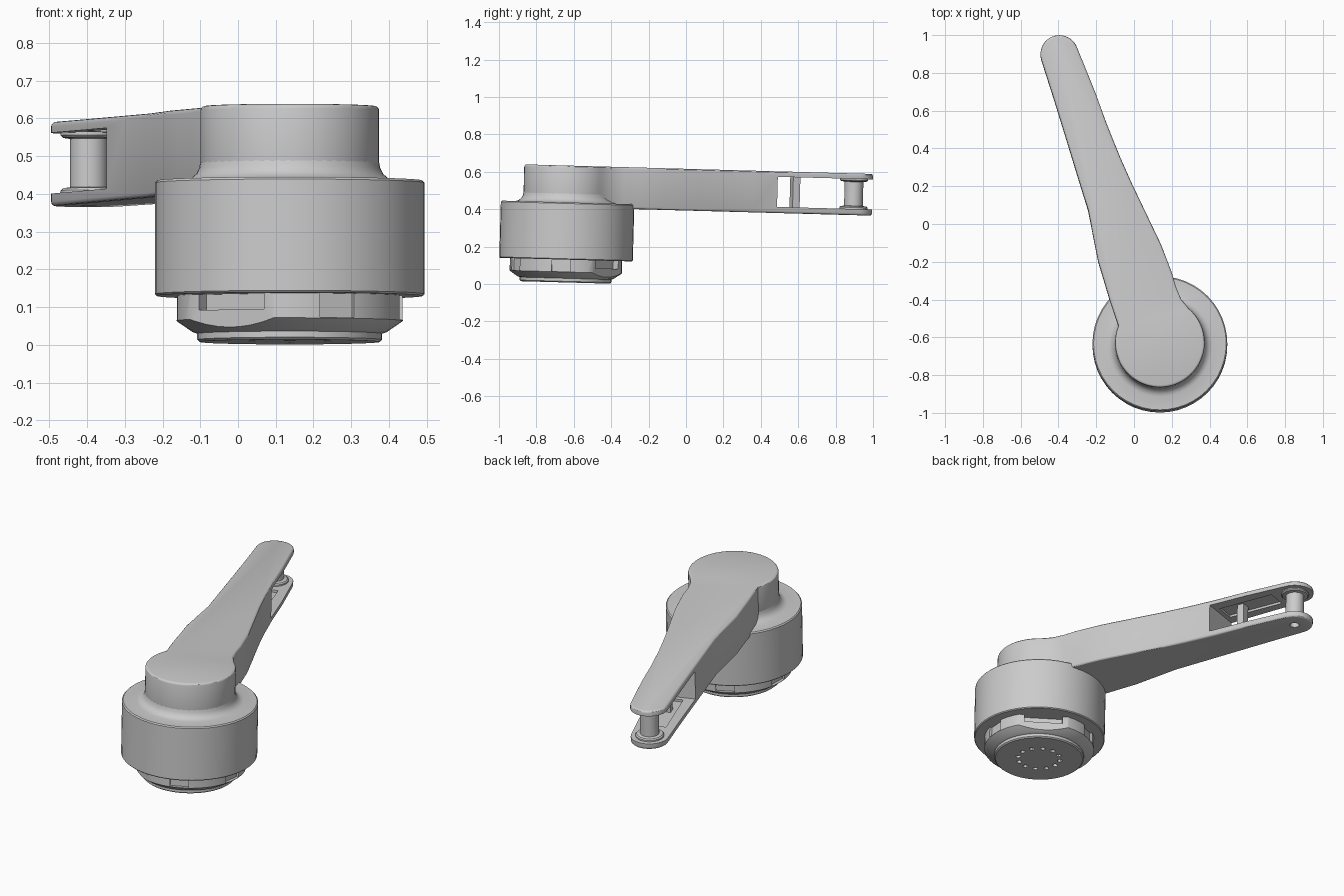
import bpy, bmesh
from math import sin, cos, radians, atan2
from mathutils import Matrix, Vector

if "Cube" in bpy.data.objects:
    bpy.data.objects.remove(bpy.data.objects["Cube"])

# Everything is modelled around the drum axis, then tilted slightly and placed
PLACE = Matrix.Translation((0.137, -0.645, 0)) @ Matrix.Rotation(-0.0275, 4, 'X')
TIP = Vector((-0.532, 1.528, 0))
ARM_ANGLE = atan2(TIP.y, TIP.x)
parts, cutters = [], []


def add_object(name, bm, cutter=False):
    bmesh.ops.recalc_face_normals(bm, faces=bm.faces)
    me = bpy.data.meshes.new(name)
    bm.to_mesh(me)
    bm.free()
    ob = bpy.data.objects.new(name, me)
    bpy.context.collection.objects.link(ob)
    ob.hide_render = cutter
    (cutters if cutter else parts).append(ob)
    return ob


def lathe(name, profile, center=(0, 0), steps=48, cutter=False):
    bm = bmesh.new()
    vs = [bm.verts.new((r, 0, z)) for r, z in profile]
    edges = [bm.edges.new(p) for p in zip(vs, vs[1:])]
    bmesh.ops.spin(bm, geom=vs + edges, axis=(0, 0, 1), cent=(0, 0, 0),
                   angle=radians(360), steps=steps, use_duplicate=False)
    bmesh.ops.remove_doubles(bm, verts=bm.verts, dist=1e-5)
    bmesh.ops.translate(bm, verts=bm.verts, vec=(*center, 0))
    return add_object(name, bm, cutter)


def polar_box(name, angle, r0, r1, width, z0, z1, cutter=False, side=0):
    """Box running from radius r0 to r1 along a direction seen from the axis."""
    bm = bmesh.new()
    m = (Matrix.Rotation(angle, 4, 'Z')
         @ Matrix.Translation(((r0 + r1) / 2, side, (z0 + z1) / 2))
         @ Matrix.Diagonal((r1 - r0, width, z1 - z0, 1)))
    bmesh.ops.create_cube(bm, size=1, matrix=m)
    return add_object(name, bm, cutter)


def cut(ob, tool):
    mod = ob.modifiers.new("cut", 'BOOLEAN')
    mod.operation, mod.solver, mod.object = 'DIFFERENCE', 'EXACT', tool


def arc(cx, cy, r, a0, a1, n):
    return [(cx + r * cos(radians(a0 + (a1 - a0) * i / n)),
             cy + r * sin(radians(a0 + (a1 - a0) * i / n))) for i in range(n + 1)]


# Drum with the flared fillet that meets the hub
lathe("drum", [(0, 0.13), (0.352, 0.13), (0.357, 0.135), (0.357, 0.43), (0.351, 0.436),
               (0.279, 0.436), (0.262, 0.441), (0.248, 0.453), (0.24, 0.468),
               (0.236, 0.488), (0, 0.488)])

# Handle: hub and arm as one outline, edges rounded
right_side = [(0.112, 0.231), (0.085, 0.295), (0.063, 0.372), (0.006, 0.52), (-0.079, 0.698),
              (-0.147, 0.84), (-0.211, 0.984), (-0.28, 1.155), (-0.343, 1.328)]
left_side = [(-0.564, 1.3), (-0.497, 1.083), (-0.438, 0.89), (-0.38, 0.702), (-0.327, 0.432),
             (-0.296, 0.33), (-0.264, 0.221), (-0.234, 0.13)]
outline = (arc(0, 0, 0.237, 158, 410, 40) + right_side
           + arc(TIP.x, TIP.y, 0.1, 20, 196, 20) + left_side)
bm = bmesh.new()
base = bm.faces.new([bm.verts.new((x, y, 0.41)) for x, y in outline])
top = bmesh.ops.extrude_face_region(bm, geom=[base])
bmesh.ops.translate(bm, verts=[v for v in top["geom"] if isinstance(v, bmesh.types.BMVert)],
                    vec=(0, 0, 0.223))
handle = add_object("handle", bm)
bev = handle.modifiers.new("round", 'BEVEL')
bev.width, bev.segments, bev.limit_method, bev.angle_limit = 0.012, 3, 'ANGLE', radians(60)

# Fork slot, shallow pocket in the fork plates, and pin bore
cut(handle, polar_box("slot_cutter", ARM_ANGLE, 1.145, 1.9, 0.6, 0.443, 0.604, True))
cut(handle, polar_box("pocket_cutter", ARM_ANGLE, 1.17, 1.5, 0.11, 0.43, 0.617, True))
bore = lathe("bore_cutter", [(0, 0.3), (0.025, 0.3), (0.025, 0.54), (0, 0.54)],
             TIP.xy, 20, True)
cut(handle, bore)

# Flanged pin and rectangular post between the fork plates
pin = lathe("fork_pin", [(0, 0.425), (0.075, 0.425), (0.075, 0.451), (0.069, 0.457),
                         (0.05, 0.46), (0.05, 0.588), (0.069, 0.591), (0.075, 0.597),
                         (0.075, 0.62), (0, 0.62)], TIP.xy, 28)
cut(pin, bore)
polar_box("fork_post", ARM_ANGLE, 1.265, 1.305, 0.05, 0.428, 0.62)

# Collar and bottom disc under the drum
collar = lathe("collar", [(0, 0.008), (0.238, 0.008), (0.245, 0.014), (0.245, 0.03),
                          (0.257, 0.034), (0.295, 0.06), (0.3, 0.064), (0.3, 0.15),
                          (0, 0.15)])
# Two spanner flats with deep slots, four shallow notches
for i, az in enumerate((235, 55)):
    a = radians(az)
    cut(collar, polar_box(f"flat_cutter_{i}", a, 0.268, 0.5, 0.5, -0.1, 0.132, True))
    cut(collar, polar_box(f"deep_slot_cutter_{i}", a, 0.235, 0.6, 0.21, 0.088, 0.134, True))
for i, az in enumerate((295, 355, 115, 175)):
    cut(collar, polar_box(f"notch_cutter_{i}", radians(az), 0.282, 0.5, 0.1, 0.066, 0.133, True))
# Ring of small holes in the bottom
for i in range(12):
    p = (0.115 * cos(radians(30 * i)), 0.115 * sin(radians(30 * i)))
    cut(collar, lathe(f"hole_cutter_{i}", [(0, -0.05), (0.014, -0.05), (0.014, 0.03), (0, 0.03)],
                      p, 12, True))

# Apply the modifiers, drop the cutters, place and shade
bpy.context.view_layer.update()
deps = bpy.context.evaluated_depsgraph_get()
baked = [bpy.data.meshes.new_from_object(ob.evaluated_get(deps)) for ob in parts]
for ob, me in zip(parts, baked):
    ob.modifiers.clear()
    ob.data = me
    me.transform(PLACE)
for c in cutters:
    bpy.data.objects.remove(c)
bpy.ops.object.select_all(action='DESELECT')
for ob in parts:
    ob.select_set(True)
bpy.context.view_layer.objects.active = parts[0]
bpy.ops.object.shade_smooth_by_angle(angle=radians(30))
